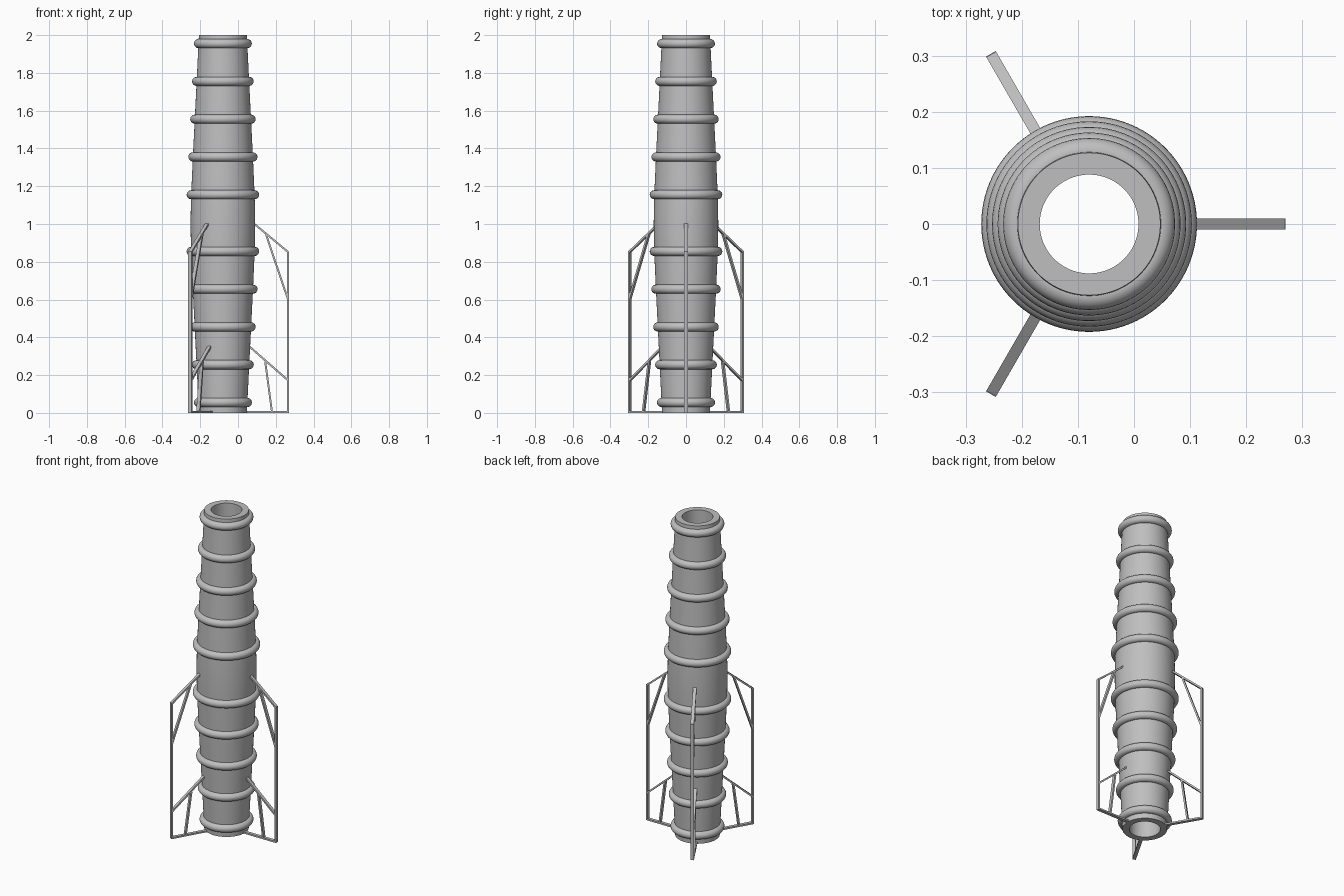
import bpy
import bmesh
from math import cos, sin, pi, radians
from mathutils import Matrix, Vector

cube = bpy.data.objects.get("Cube")
if cube:
    bpy.data.objects.remove(cube)

AXIS = Matrix.Translation((-0.08, 0, 0))   # centre line of the tube
BORE = 0.088

grey = bpy.data.materials.new("plain grey")
grey.use_nodes = True
grey.diffuse_color = (0.52, 0.52, 0.52, 1)
grey.node_tree.nodes["Principled BSDF"].inputs["Base Color"].default_value = (0.52, 0.52, 0.52, 1)


def finish(name, bm, smooth=True):
    bmesh.ops.recalc_face_normals(bm, faces=bm.faces)
    mesh = bpy.data.meshes.new(name)
    bm.to_mesh(mesh)
    bm.free()
    mesh.materials.append(grey)
    obj = bpy.data.objects.new(name, mesh)
    bpy.context.collection.objects.link(obj)
    obj.matrix_world = AXIS
    if smooth:
        bpy.ops.object.select_all(action='DESELECT')
        obj.select_set(True)
        bpy.context.view_layer.objects.active = obj
        bpy.ops.object.shade_smooth_by_angle(angle=radians(35))
    return obj


def lathe(name, profile, steps=96):
    """Revolve a closed (radius, height) outline about z."""
    bm = bmesh.new()
    loops = []
    for i in range(steps):
        a = 2 * pi * i / steps
        loops.append([bm.verts.new((r * cos(a), r * sin(a), z)) for r, z in profile])
    n = len(profile)
    for i in range(steps):
        p, q = loops[i], loops[(i + 1) % steps]
        for j in range(n):
            k = (j + 1) % n
            bm.faces.new((p[j], q[j], q[k], p[k]))
    return finish(name, bm)


# Tube: widest at mid height, tapering equally to both ends
taper = [(0, 0.171), (0.08, 0.170), (0.155, 0.168), (0.355, 0.159),
         (0.555, 0.149), (0.755, 0.139), (1, 0.127)]
outer = [(r, 1 - t) for t, r in reversed(taper)] + [(r, 1 + t) for t, r in taper[1:]]
lathe("tapered_tube", outer + [(BORE, 2), (BORE, 0)])


def tube_radius(z):
    t = abs(z - 1)
    for (t0, r0), (t1, r1) in zip(taper, taper[1:]):
        if t <= t1:
            return r0 + (r1 - r0) * (t - t0) / (t1 - t0)
    return taper[-1][1]


# Round hoops, five on each half
for half, start in (("lower", 0.055), ("upper", 1.155)):
    for i in range(5):
        z = start + 0.2 * i
        r = tube_radius(z)
        lathe(f"{half}_hoop_{i + 1}",
              [(r + 0.024 * cos(2 * pi * j / 20), z + 0.024 * sin(2 * pi * j / 20))
               for j in range(20)])

# Fin frames: flat bars given as (radius, height) end points
bars = [
    ((0.345, 0), (0.345, 0.855)),        # outer post
    ((0.11, 0.005), (0.35, 0.005)),      # foot bar
    ((0.155, 1.01), (0.347, 0.85)),      # upper diagonal
    ((0.228, 0.945), (0.345, 0.6)),      # upper strut
    ((0.125, 0.365), (0.345, 0.172)),    # lower diagonal
    ((0.224, 0.272), (0.26, 0.003)),     # lower strut
]
for i, side in enumerate(("left", "back_right", "front_right")):
    bm = bmesh.new()
    turn = Matrix.Rotation(2 * pi * i / 3, 4, 'Z')
    for (r0, z0), (r1, z1) in bars:
        a, b = Vector((r0, 0, z0)), Vector((r1, 0, z1))
        d = b - a
        along = d.normalized()
        across = Vector((0, 1, 0))
        third = along.cross(across)
        frame = Matrix((along, across, third)).transposed().to_4x4()
        size = Matrix.Diagonal((d.length, 0.02, 0.01, 1))
        bmesh.ops.create_cube(bm, size=1,
                              matrix=turn @ Matrix.Translation((a + b) / 2) @ frame @ size)
    finish(f"{side}_fin_frame", bm, smooth=False)
